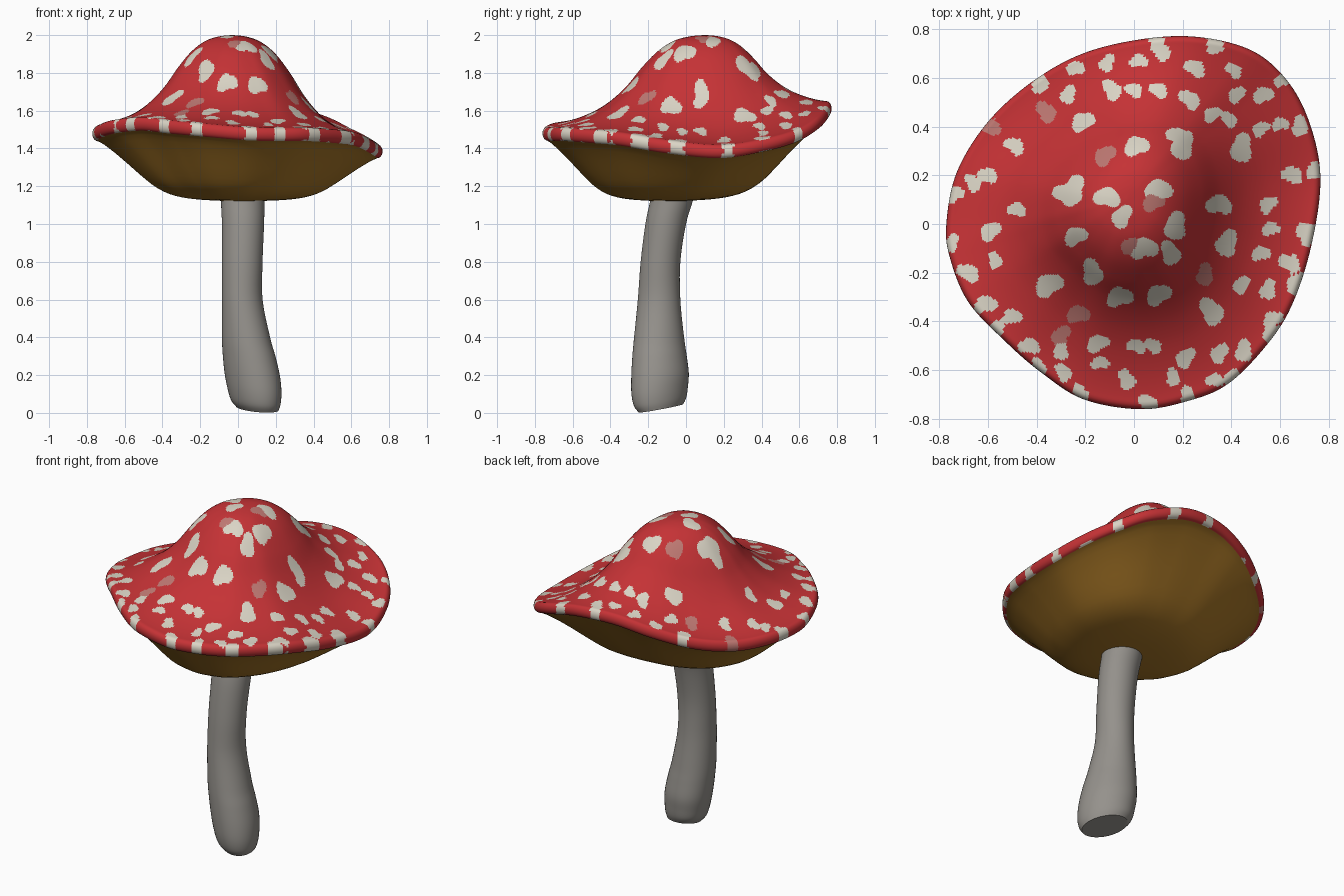
import bpy, bmesh, math, random
from mathutils import Vector, kdtree

if "Cube" in bpy.data.objects:
    bpy.data.objects.remove(bpy.data.objects["Cube"])

random.seed(4)


def material(name, rgb):
    m = bpy.data.materials.new(name)
    m.diffuse_color = (*rgb, 1)
    m.use_nodes = True
    m.node_tree.nodes["Principled BSDF"].inputs["Base Color"].default_value = m.diffuse_color
    return m


RED = material("cap red", (0.56, 0.032, 0.036))
WHITE = material("spot cream", (0.70, 0.66, 0.56))
PINK = material("faded spot pink", (0.52, 0.19, 0.17))
BROWN = material("underside brown", (0.38, 0.178, 0.02))
GREY = material("stem grey", (0.30, 0.285, 0.262))


def spline(pts, u, closed=False):
    """Catmull-Rom through pts, u counted in control points."""
    n = len(pts)
    i = int(math.floor(u))
    f = u - i
    if not closed and i >= n - 1:
        i, f = n - 2, 1.0
    get = (lambda k: pts[k % n]) if closed else (lambda k: pts[max(0, min(n - 1, k))])
    a, b, c, d = (Vector(get(i + k)) for k in (-1, 0, 1, 2))
    return 0.5 * (2 * b + (c - a) * f + (2 * a - 5 * b + 4 * c - d) * f ** 2
                  + (3 * b - a - 3 * c + d) * f ** 3)


def curve(vals, t):
    """Smooth value from evenly spaced samples over t = 0..1."""
    return spline([(v, 0) for v in vals], t * (len(vals) - 1))[0]


def loft(name, rings, mats, cap_centres=(None, None)):
    """Skin closed rings of points; ends get a centre point or an n-gon."""
    bm = bmesh.new()
    rows = [[bm.verts.new(p) for p in r] for r in rings]
    n = len(rows[0])
    for k, (a, b) in enumerate(zip(rows, rows[1:])):
        for j in range(n):
            bm.faces.new((a[j], a[(j + 1) % n], b[(j + 1) % n], b[j]))
    for row, c in ((rows[0], cap_centres[0]), (rows[-1], cap_centres[1])):
        if c is None:
            bm.faces.new(row)
        else:
            v = bm.verts.new(c)
            for j in range(n):
                bm.faces.new((row[j], row[(j + 1) % n], v))
    bmesh.ops.recalc_face_normals(bm, faces=bm.faces)
    me = bpy.data.meshes.new(name)
    bm.to_mesh(me)
    bm.free()
    ob = bpy.data.objects.new(name, me)
    bpy.context.collection.objects.link(ob)
    for m in mats:
        me.materials.append(m)
    bpy.ops.object.select_all(action='DESELECT')
    ob.select_set(True)
    bpy.context.view_layer.objects.active = ob
    bpy.ops.object.shade_smooth_by_angle(angle=math.radians(45))
    return ob


# Cap: wavy rim outline, dome profile above it, bowl profile below it
RIM = [(.765, .19, 1.385), (.715, .43, 1.42), (.615, .605, 1.47), (.465, .72, 1.54),
       (.23, .77, 1.605), (-.02, .75, 1.61), (-.245, .685, 1.56), (-.45, .56, 1.50),
       (-.615, .40, 1.47), (-.73, .205, 1.47), (-.77, 0, 1.475), (-.755, -.14, 1.49),
       (-.68, -.32, 1.515), (-.53, -.48, 1.53), (-.38, -.61, 1.515), (-.205, -.72, 1.50),
       (.03, -.76, 1.48), (.225, -.725, 1.475), (.38, -.66, 1.475), (.525, -.52, 1.465),
       (.64, -.35, 1.45), (.725, -.10, 1.41)]
DOME = [1, .985, .935, .825, .65, .44, .28, .165, .085, .03, 0]
BOWL = [1, .995, .985, .97, .94, .88, .76, .57, .36, .16, 0]
SEG, TOP_ROWS, EDGE_ROWS, LOW_ROWS = 400, 110, 10, 24
TOP, LOW = Vector((-.03, .10, 2.0)), Vector((.02, -.10, 1.12))
rim = [spline(RIM, j * len(RIM) / SEG, True) for j in range(SEG)]
INSET, HALF = .035, .036


def cap_ring(centre, s, height):
    ring = []
    for r in rim:
        p = centre.lerp(r, s)
        p.z = height(r.z)
        ring.append(p)
    return ring


rings = []
for i in range(1, TOP_ROWS + 1):
    t = i / TOP_ROWS
    d = curve(DOME, t)
    rings.append(cap_ring(TOP, t * (1 - INSET), lambda z: z + HALF + (2.0 - z - HALF) * d))
for i in range(1, EDGE_ROWS + 1):
    a = math.pi * (0.5 - i / EDGE_ROWS)
    s, h = 1 - INSET + INSET * math.cos(a), HALF * math.sin(a)
    c = TOP.lerp(LOW, i / EDGE_ROWS)
    rings.append(cap_ring(c, s, lambda z: z + h))
for i in range(LOW_ROWS - 1, 0, -1):
    t = i / LOW_ROWS
    d = curve(BOWL, t)
    rings.append(cap_ring(LOW, t * (1 - INSET), lambda z: z - HALF + (1.12 - z + HALF) * d))
cap = loft("mushroom_cap", rings, (RED, WHITE, PINK, BROWN), (TOP, LOW))

# Spot centres in hundredths of a unit, seen from above
DOME_SPOTS = [(-21, 42), (1, 32), (18, 36), (44, 31), (10, 14), (35, 8), (-24, -5), (-5, 3),
              (17, -1), (4, -10), (15, -12), (38, -8), (-35, -25), (-17, -20), (-6, -30),
              (10, -29), (-25, 14), (-11, 11), (32, -36), (20, 32), (-28, 12)]
BRIM_SPOTS = [(-49, 32), (-48, 6), (-59, -3), (-57, -15), (-66, 17), (-60, 20), (-61, -33),
              (-50, -38), (-43, -50), (-30, -52), (-29, -61), (-15, -49), (-14, -57), (-3, -64),
              (1, -50), (8, -50), (16, -63), (21, -55), (35, -53), (33, -64), (45, -52),
              (44, -25), (55, -27), (52, -12), (57, -39), (66, -25), (55, 8), (56, -2),
              (65, 20), (70, -2), (64, -16), (52, 39), (60, 41), (53, 53), (41, 63),
              (42, 53), (39, 43), (25, 64), (23, 51), (10, 55), (0, 55), (-11, 66),
              (11, 71), (2, 67), (-24, 64), (-27, 53), (32, 45), (-9, 55), (-68, -20),
              (-39, 58), (68, 40)]
# spots that wrap over the rim edge
RIM_SPOTS = [(-74, 12), (-75, -8), (-57, -44), (-39, -59), (-22, -70), (6, -74), (22, -71),
             (40, -63), (57, -45), (67, -24), (72, -5), (75, 22), (33, 74), (61, 59), (9, 75)]
FADED = [(-30, -46), (-2, -9), (-12, 28), (8, 9), (29, -21), (-36, 46), (-23, -37), (-59, 40)]
spots = []
for group, size, mat in ((DOME_SPOTS, .045, 1), (BRIM_SPOTS, .035, 1), (RIM_SPOTS, .035, 1),
                         (FADED, .036, 2)):
    for x, y in group:
        spots.append((x / 100, y / 100, size * random.uniform(.88, 1.15), mat, random.uniform(0, 6.3)))

tree = kdtree.KDTree(len(spots))
for i, s in enumerate(spots):
    tree.insert((s[0], s[1], 0), i)
tree.balance()

# Colour faces: brown underside, blotchy spots on the red
red_count = SEG * (TOP_ROWS + EDGE_ROWS - 1)
quads = SEG * (len(rings) - 1)
for f in cap.data.polygons:
    if red_count <= f.index < quads or f.index >= quads + SEG:
        f.material_index = 3
        continue
    c = f.center
    for _, i, dist in tree.find_n((c.x, c.y, 0), 2):
        x, y, r, mat, ph = spots[i]
        a = math.atan2(c.y - y, c.x - x)
        if dist < r * (1 + .2 * math.sin(2 * a + ph) + .13 * math.sin(3 * a + 2 * ph)):
            f.material_index = mat
            break

# Stem: bent, swelling to the foot, foot cut at a slant (z, x min, x max, y min, y max)
STEM = [(.024, -.01, .215, -.25, -.015), (.06, -.038, .226, -.276, .002), (.12, -.055, .23, -.289, .01),
        (.2, -.07, .222, -.29, .015), (.3, -.08, .198, -.284, .004), (.4, -.085, .17, -.275, -.01),
        (.6, -.085, .13, -.255, -.03), (.8, -.085, .13, -.24, -.03), (1.0, -.085, .138, -.215, 0),
        (1.12, -.09, .14, -.19, .035), (1.25, -.09, .14, -.16, .065)]
stem_rings = []
STEPS, SIDES = 5, 48
for i in range((len(STEM) - 1) * STEPS + 1):
    z, x0, x1, y0, y1 = spline(STEM, i / STEPS)
    slant = max(0, 1 - z / .3)
    skew = .28 * max(0, 1 - z / .6)  # foot is a diagonal oval
    ring = []
    for j in range(SIDES):
        a = 2 * math.pi * j / SIDES
        dx, dy = (x1 - x0) / 2 * math.cos(a), (y1 - y0) / 2 * math.sin(a - skew)
        ring.append(((x0 + x1) / 2 + dx, (y0 + y1) / 2 + dy,
                     max(0, z + slant * (.19 * dy - .05 * dx))))
    stem_rings.append(ring)
loft("stem", stem_rings, (GREY,))
